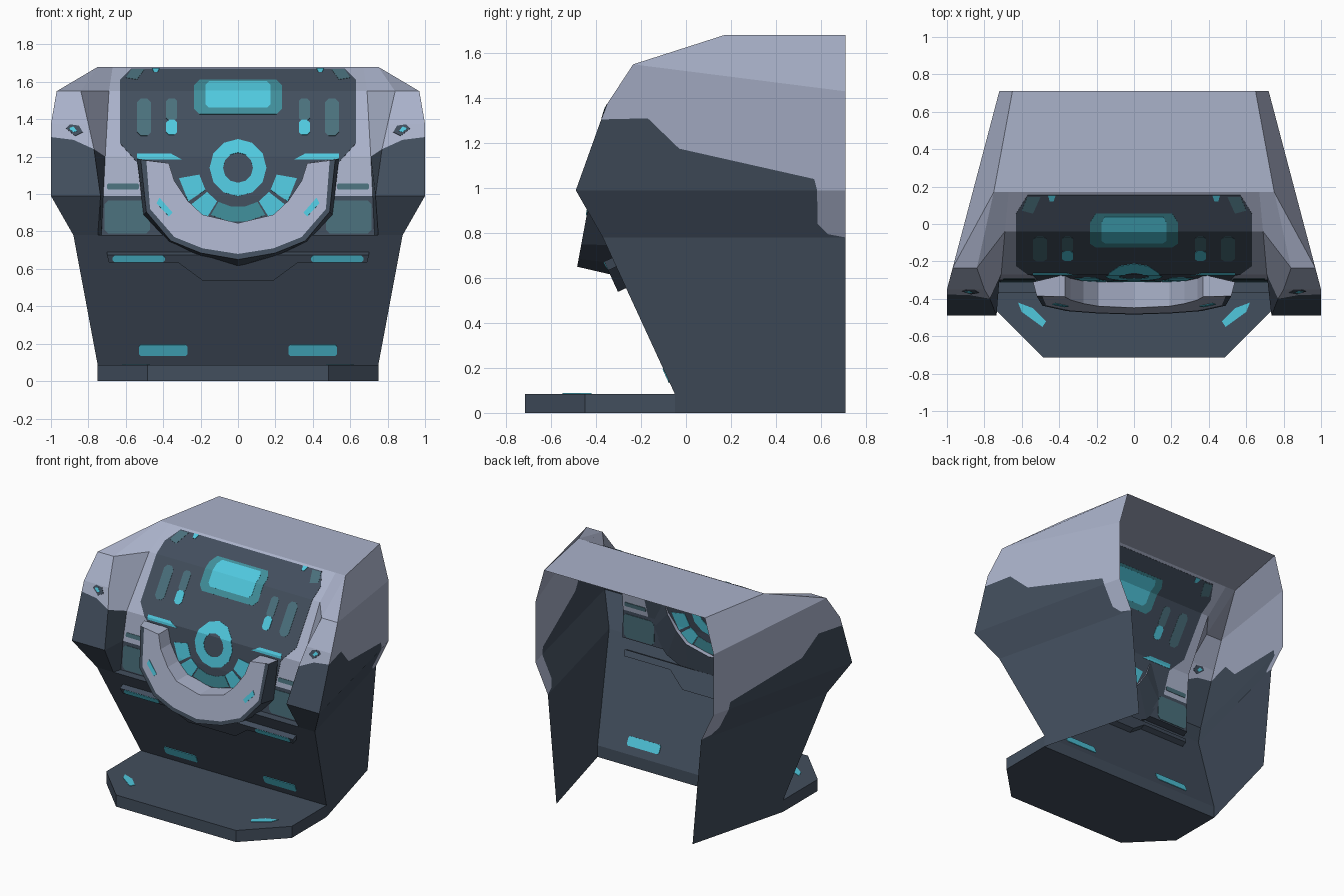
import bpy, bmesh, math
from mathutils import Vector

if "Cube" in bpy.data.objects:
    bpy.data.objects.remove(bpy.data.objects["Cube"])

def material(name, r, g, b):
    lin = lambda c: ((c / 255 + 0.055) / 1.055) ** 2.4 if c > 10 else c / 3294
    m = bpy.data.materials.new(name)
    m.diffuse_color = (lin(r), lin(g), lin(b), 1)
    m.use_nodes = True
    m.node_tree.nodes["Principled BSDF"].inputs["Base Color"].default_value = m.diffuse_color
    return m

LIGHT, DARK, CYAN, TEAL, DIM = range(5)
MATS = [material("light_grey", 170, 178, 202), material("dark_slate", 66, 78, 93),
        material("bright_cyan", 80, 200, 222), material("mid_teal", 64, 142, 154),
        material("dim_teal", 74, 112, 124)]

def finish(name, bm, closed=True):
    bmesh.ops.remove_doubles(bm, verts=bm.verts, dist=0.0005)
    if closed:
        bmesh.ops.recalc_face_normals(bm, faces=bm.faces)
    me = bpy.data.meshes.new(name)
    bm.to_mesh(me)
    bm.free()
    for m in MATS:
        me.materials.append(m)
    ob = bpy.data.objects.new(name, me)
    bpy.context.collection.objects.link(ob)
    return ob

def add(bm, mat, pts, mirror=False):
    sets = [pts] + ([[(-x, y, z) for x, y, z in reversed(pts)]] if mirror else [])
    for s in sets:
        f = bm.faces.new([bm.verts.new(p) for p in s])
        f.material_index = mat

def lerp(a, b, t):
    return a + (b - a) * t

# outer side skin: x as a function of y and z
def side_x(y, z):
    top = min(1.0, 1 - (y + 0.35) * 0.264)
    mid = 0.88 - (y + 0.37) * 0.241
    low = 0.75 - (y + 0.05) * 0.263
    if z >= 0.99:
        return top
    if z >= 0.78:
        return lerp(mid, top, (z - 0.78) / 0.21)
    if z <= 0.09:
        return low
    return lerp(low, mid, (z - 0.085) / 0.695)

# centre panel profile (y, z, half width), top to bottom
PANEL = [(0.17, 1.68, 0.67), (-0.04, 1.55, 0.69), (-0.27, 1.2, 0.71),
         (-0.30, 0.99, 0.72), (-0.31, 0.78, 0.73)]

def panel(x, z):
    for (y1, z1, _), (y0, z0, _) in zip(PANEL, PANEL[1:]):
        if z >= z0 or z0 == 0.78:
            return (x, lerp(y0, y1, (z - z0) / (z1 - z0)), z)

def slope(x, z):
    return (x, -0.05 - (z - 0.085) * 0.46, z)

# ---- cabinet shell: open at the back and underneath
bm = bmesh.new()
edge = [(-0.377, 1.305), (-0.17, 1.31), (-0.03, 1.175), (0.57, 1.04), (0.583, 0.99)]
side = lambda mat, pts: add(bm, mat, [(side_x(y, z), y, z) for y, z in pts], True)
side(DARK, [(-0.49, 0.99)] + edge)
side(LIGHT, edge + [(0.71, 0.99), (0.71, 1.43), (-0.235, 1.55), (-0.35, 1.375)])
notch = [(0.583, 0.99), (0.585, 0.84), (0.63, 0.795), (0.71, 0.78)]
side(LIGHT, notch + [(0.71, 0.99)])
side(DARK, notch + [(-0.37, 0.78), (-0.49, 0.99)])
side(DARK, [(-0.37, 0.78), (0.71, 0.78), (0.71, 0), (-0.05, 0), (-0.05, 0.085)])
shoulder = (side_x(-0.235, 1.55), -0.235, 1.55)
add(bm, LIGHT, [shoulder, (0.75, 0.17, 1.68), (0.65, 0.71, 1.68), (side_x(0.71, 1.43), 0.71, 1.43)], True)
add(bm, LIGHT, [(0.67, 0.17, 1.68), (0.75, 0.17, 1.68), (0.65, 0.71, 1.68), (-0.65, 0.71, 1.68),
                (-0.75, 0.17, 1.68), (-0.67, 0.17, 1.68)])
# arm fronts
inner = [(0.75, 0.17, 1.68), (0.84, -0.235, 1.55), (0.80, -0.35, 1.375), (0.77, -0.40, 1.24),
         (0.735, -0.49, 0.99), (0.75, -0.37, 0.78)]
cut = [(1, -0.377, 1.305), (0.88, -0.38, 1.29)]
add(bm, LIGHT, [inner[0], shoulder, inner[1]], True)
add(bm, LIGHT, [inner[1], shoulder, (1, -0.35, 1.375), inner[2]], True)
add(bm, LIGHT, [inner[2], (1, -0.35, 1.375)] + cut + [inner[3]], True)
add(bm, DARK, [inner[3]] + cut[::-1] + [(1, -0.49, 0.99), inner[4]], True)
add(bm, DARK, [inner[4], (1, -0.49, 0.99), (0.88, -0.37, 0.78), inner[5]], True)
# arm inner walls
rim = [(w, y, z) for y, z, w in PANEL]
add(bm, LIGHT, [rim[0], inner[0], inner[1], rim[1]], True)
add(bm, LIGHT, [rim[1], inner[1], inner[2], inner[3], rim[2]], True)
add(bm, DARK, [rim[2], inner[3], inner[4], rim[3]], True)
add(bm, DARK, [rim[3], inner[4], inner[5], rim[4]], True)
# centre panel, ledge and lower front
for i, mat in enumerate([LIGHT, LIGHT, LIGHT, DARK]):
    a, b = rim[i], rim[i + 1]
    add(bm, mat, [a, b, (-b[0], b[1], b[2]), (-a[0], a[1], a[2])])
ledge = [rim[4], inner[5], (-0.75, -0.37, 0.78), (-0.73, -0.31, 0.78)]
add(bm, DARK, ledge)
add(bm, DARK, [(0.88, -0.37, 0.78), (0.75, -0.05, 0.085), (-0.75, -0.05, 0.085), (-0.88, -0.37, 0.78),
               (-0.75, -0.37, 0.78), (0.75, -0.37, 0.78)])
finish("cabinet_shell", bm)

# ---- foot plate
bm = bmesh.new()
foot = [(0.75, -0.05), (0.75, -0.45), (0.485, -0.715), (-0.485, -0.715), (-0.75, -0.45), (-0.75, -0.05)]
f = bm.faces.new([bm.verts.new((x, y, 0)) for x, y in foot])
f.material_index = DARK
r = bmesh.ops.extrude_face_region(bm, geom=[f])
for v in r["geom"]:
    if isinstance(v, bmesh.types.BMVert):
        v.co.z = 0.085
finish("foot_plate", bm)

# ---- half-ring control yoke: per station inner, face edge, rim, back edge (x, z)
half = [((0.37, 1.165), (0.49, 1.18), (0.52, 1.185), (0.54, 1.19)),
        ((0.34, 1.07), (0.47, 0.92), (0.49, 0.905), (0.505, 0.89)),
        ((0.27, 0.965), (0.34, 0.77), (0.36, 0.75), (0.37, 0.745)),
        ((0.19, 0.89), (0.19, 0.71), (0.20, 0.685), (0.20, 0.665)),
        ((0.0, 0.845), (0.0, 0.68), (0.0, 0.65), (0.0, 0.61))]
yoke_y = lambda z: -0.485 + (z - 0.645) * 0.185
rings = []
for st in half:
    loop = [(x, yoke_y(z), z) for x, z in st[:3]]
    rings.append(loop + [(st[3][0], -0.31, st[3][1]), (st[0][0], -0.27, st[0][1])])
bm = bmesh.new()
for a, b in zip(rings, rings[1:]):
    for k, mat in enumerate([LIGHT, DARK, DARK, DARK, LIGHT]):
        n = (k + 1) % 5
        add(bm, mat, [a[k], a[n], b[n], b[k]], True)
add(bm, LIGHT, rings[0], True)
finish("control_yoke", bm)

# ---- thin plates laid on a surface; mapping turns (u, v) into a point
def plate(name, polys, mapping, mat, t=0.008, mirror=False):
    bm = bmesh.new()
    for p in polys:
        for s in ([1, -1] if mirror else [1]):
            pts = p if s == 1 else p[::-1]
            bm.faces.new([bm.verts.new((s * u, 0, v)) for u, v in pts])
    for _, z, _ in PANEL[1:4]:
        bmesh.ops.bisect_plane(bm, geom=bm.verts[:] + bm.edges[:] + bm.faces[:],
                               plane_co=(0, 0, z), plane_no=(0, 0, 1))
    for v in bm.verts:
        v.co = Vector(mapping(v.co.x, v.co.z))
    for f in bm.faces:
        f.material_index = mat
    ob = finish(name, bm, False)
    so = ob.modifiers.new("thickness", "SOLIDIFY")
    so.thickness, so.offset = t, 0
    return ob

def rect(x0, x1, z0, z1, c=0.015):
    return [(x0 + c, z0), (x1 - c, z0), (x1, z0 + c), (x1, z1 - c),
            (x1 - c, z1), (x0 + c, z1), (x0, z1 - c), (x0, z0 + c)]

right = [(0.35, 0.79), (0.50, 0.90), (0.54, 1.17), (0.63, 1.27), (0.63, 1.61), (0.57, 1.67)]
plate("screen", [right + [(-x, z) for x, z in reversed(right)]], panel, DARK, 0.004)
plate("display_border", [rect(-0.235, 0.235, 1.425, 1.61, 0.03)], panel, TEAL, 0.007)
plate("display", [rect(-0.175, 0.175, 1.46, 1.60, 0.02)], panel, CYAN, 0.0095)
plate("slot_shadow", [rect(0.325, 0.385, 1.39, 1.51), rect(0.465, 0.54, 1.31, 1.51, 0.02),
                      [(0.50, 1.665), (0.57, 1.665), (0.60, 1.62), (0.54, 1.61)]], panel, DIM, 0.007, True)
plate("slot_light", [rect(0.325, 0.385, 1.315, 1.395), [(0.42, 1.67), (0.46, 1.67), (0.45, 1.65), (0.43, 1.65)]],
      panel, CYAN, 0.009, True)

# round dial
def arc(a0, a1, r0, r1, cz=1.14):
    p = lambda a, r: (r * math.cos(math.radians(a)), cz + r * math.sin(math.radians(a)))
    return [p(a0, r0), p(a0, r1), p(a1, r1), p(a1, r0)]
plate("dial_ring", [arc(a, a + 30, 0.08, 0.152) for a in range(0, 360, 30)], panel, CYAN, 0.009)
plate("dial_markers", [[(0.30, 1.185), (0.54, 1.185), (0.54, 1.215), (0.36, 1.215)],
                       arc(-34, -10, 0.21, 0.32), arc(-58, -38, 0.21, 0.32)], panel, CYAN, 0.009, True)
plate("dial_lower_band", [arc(a, a + 20, 0.21, 0.29) for a in range(-120, -60, 20)], panel, TEAL, 0.008)
plate("cheek_panel", [rect(0.47, 0.715, 0.79, 0.965, 0.02), rect(0.53, 0.70, 1.025, 1.055, 0.005)],
      panel, DIM, 0.007, True)

# ---- lower lip with light strips
lip = [(0.70, 0.69), (0.69, 0.65), (0.32, 0.65), (0.19, 0.555)]
plate("lower_lip", [lip + [(-x, z) for x, z in reversed(lip)]], slope, DARK, 0.08)
def lip_front(x, z):
    return (x, slope(x, z)[1] - 0.043, z)
plate("lip_lights", [rect(0.39, 0.67, 0.637, 0.672, 0.01)], lip_front, CYAN, 0.008, True)
plate("kick_lights", [rect(0.27, 0.53, 0.135, 0.195, 0.01)], slope, CYAN, 0.008, True)
plate("foot_lights", [[(0.62, -0.42), (0.60, -0.47), (0.49, -0.55), (0.47, -0.52), (0.54, -0.45)]],
      lambda u, v: (u, v, 0.085), CYAN, 0.006, True)

# ---- small marks on arms and yoke
def arm_front(x, z):
    return (x, -0.35 - (1.375 - z) * 0.364, z)
plate("arm_badge", [[(0.83, 1.33), (0.87, 1.31), (0.92, 1.35), (0.90, 1.372), (0.85, 1.365)]],
      arm_front, DARK, 0.006, True)
plate("arm_light", [[(0.86, 1.335), (0.88, 1.33), (0.905, 1.35), (0.88, 1.36)]], arm_front, CYAN, 0.009, True)
plate("yoke_marks", [[(0.35, 0.90), (0.37, 0.88), (0.435, 0.95), (0.42, 0.98)]],
      lambda x, z: (x, yoke_y(z), z), CYAN, 0.008, True)
